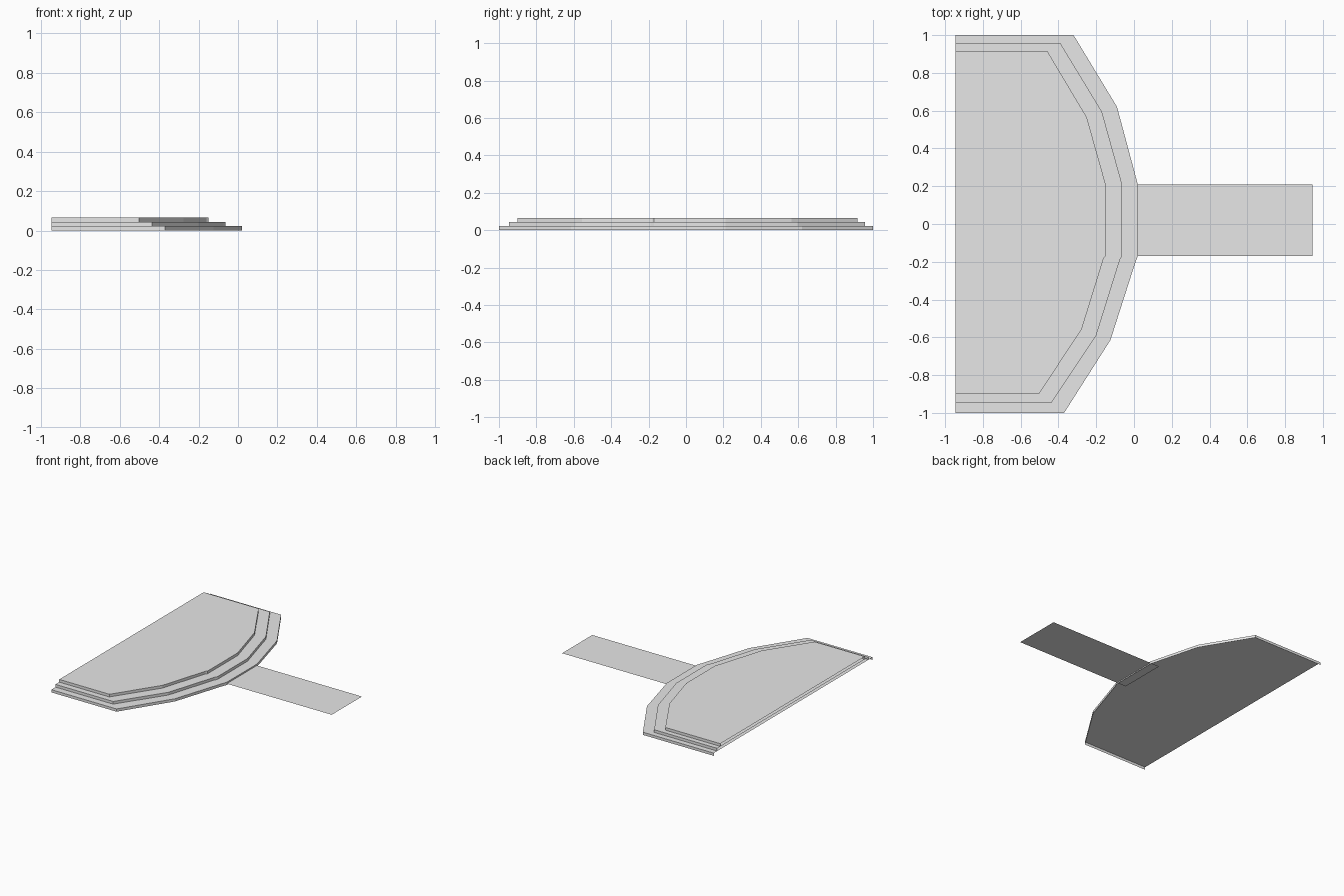
import bpy
import bmesh

cube = bpy.data.objects.get("Cube")
if cube:
    bpy.data.objects.remove(cube, do_unlink=True)

grey = bpy.data.materials.new("light_grey")
grey.use_nodes = True
colour = (0.8, 0.8, 0.8, 1)
grey.diffuse_color = colour
grey.node_tree.nodes["Principled BSDF"].inputs["Base Color"].default_value = colour

BACK = -0.945
STEP = 0.0217


def finish(name, bm):
    mesh = bpy.data.meshes.new(name)
    bm.to_mesh(mesh)
    bm.free()
    mesh.materials.append(grey)
    obj = bpy.data.objects.new(name, mesh)
    bpy.context.collection.objects.link(obj)


def add_tier(name, outline, base):
    """Thin platform: top deck and rim walls, open underneath and along the back."""
    bm = bmesh.new()
    points = [(BACK, outline[0][1])] + outline + [(BACK, outline[-1][1])]
    low = [bm.verts.new((x, y, base)) for x, y in points]
    high = [bm.verts.new((x, y, base + STEP)) for x, y in points]
    bm.faces.new(high[::-1])
    for i in range(len(points) - 1):
        bm.faces.new((low[i + 1], low[i], high[i], high[i + 1]))
    finish(name, bm)


# Rim outlines, running from the +y end round to the -y end
tiers = {
    "lower_tier": [(-0.32, 1), (-0.09, 0.62), (0.02, 0.21), (0.02, -0.17),
                   (0.005, -0.21), (-0.125, -0.615), (-0.37, -1)],
    "middle_tier": [(-0.39, 0.957), (-0.17, 0.595), (-0.063, 0.21), (-0.063, -0.17),
                    (-0.075, -0.19), (-0.2, -0.59), (-0.437, -0.947)],
    "upper_tier": [(-0.46, 0.917), (-0.25, 0.565), (-0.15, 0.21), (-0.15, -0.17),
                   (-0.16, -0.18), (-0.277, -0.557), (-0.503, -0.9)],
}
for level, (name, outline) in enumerate(tiers.items()):
    add_tier(name, outline, level * STEP)

# Flat runway reaching out from under the lower tier
bm = bmesh.new()
corners = [(-0.063, -0.17), (0.945, -0.17), (0.945, 0.21), (-0.063, 0.21)]
bm.faces.new([bm.verts.new((x, y, 0.01)) for x, y in corners])
finish("runway", bm)
